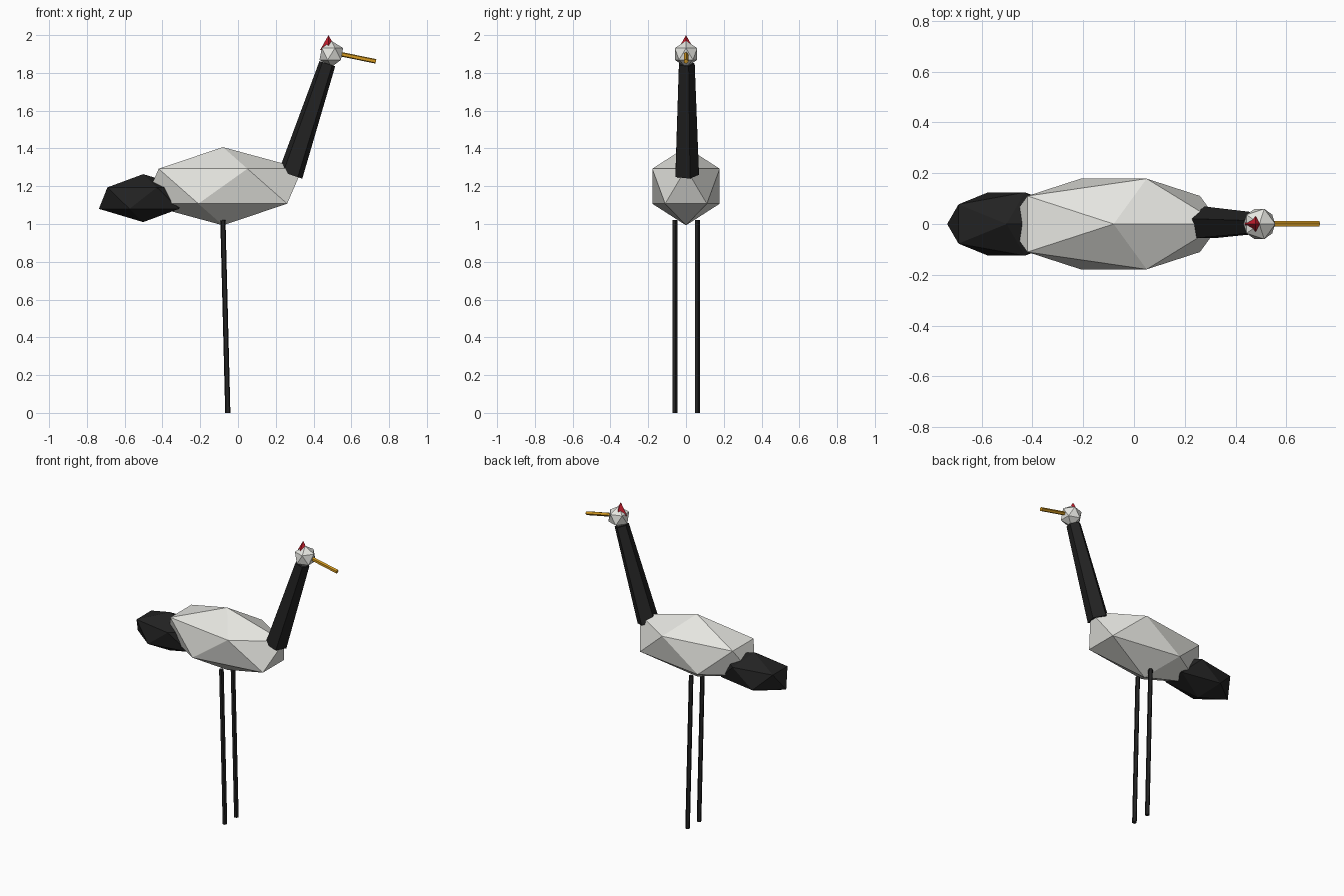
import bpy
from math import atan2
from mathutils import Vector

cube = bpy.data.objects.get("Cube")
if cube:
    bpy.data.objects.remove(cube, do_unlink=True)


def material(name, rgb):
    mat = bpy.data.materials.new(name)
    mat.use_nodes = True
    mat.diffuse_color = (*rgb, 1)
    mat.node_tree.nodes["Principled BSDF"].inputs["Base Color"].default_value = (*rgb, 1)
    return mat


WHITE = material("warm white", (0.79, 0.79, 0.75))
BLACK = material("soft black", (0.016, 0.016, 0.016))
RED = material("crown red", (0.53, 0.012, 0.025))
ORANGE = material("beak orange", (0.68, 0.33, 0.015))


def finish(name, mat):
    obj = bpy.context.object
    obj.name = obj.data.name = name
    obj.data.materials.append(mat)
    return obj


def faceted_ball(name, center, radii, mat):
    """Stretched twenty-sided ball."""
    bpy.ops.mesh.primitive_ico_sphere_add(subdivisions=1, radius=1, location=center)
    obj = finish(name, mat)
    obj.scale = radii


def limb(name, start, end, r_start, r_end, mat, sides=5):
    """Straight tapered prism between two points in a plane of constant y."""
    a, b = Vector(start), Vector(end)
    d = b - a
    bpy.ops.mesh.primitive_cone_add(vertices=sides, radius1=r_start, radius2=r_end,
                                    depth=d.length, location=(a + b) / 2,
                                    rotation=(0, atan2(d.x, d.z), 0))
    finish(name, mat)


# Body, tail and head
faceted_ball("body", (-0.08, 0, 1.2), (0.47, 0.21, 0.207), WHITE)
faceted_ball("tail", (-0.502, 0, 1.137), (0.262, 0.147, 0.127), BLACK)
faceted_ball("head", (0.494, 0, 1.9), (0.07, 0.07, 0.07), WHITE)

# Neck, beak and crown
limb("neck", (0.278, 0, 1.261), (0.473, 0, 1.849), 0.069, 0.046, BLACK)
limb("beak", (0.53, 0, 1.902), (0.73, 0, 1.861), 0.0125, 0.0125, ORANGE)
limb("crown", (0.479, 0, 1.92), (0.479, 0, 2.0), 0.045, 0, RED, sides=4)

# Legs
for side, y in (("right", -0.06), ("left", 0.06)):
    limb(side + "_leg", (-0.054, y, 0), (-0.08, y, 1.02), 0.0145, 0.0145, BLACK)
